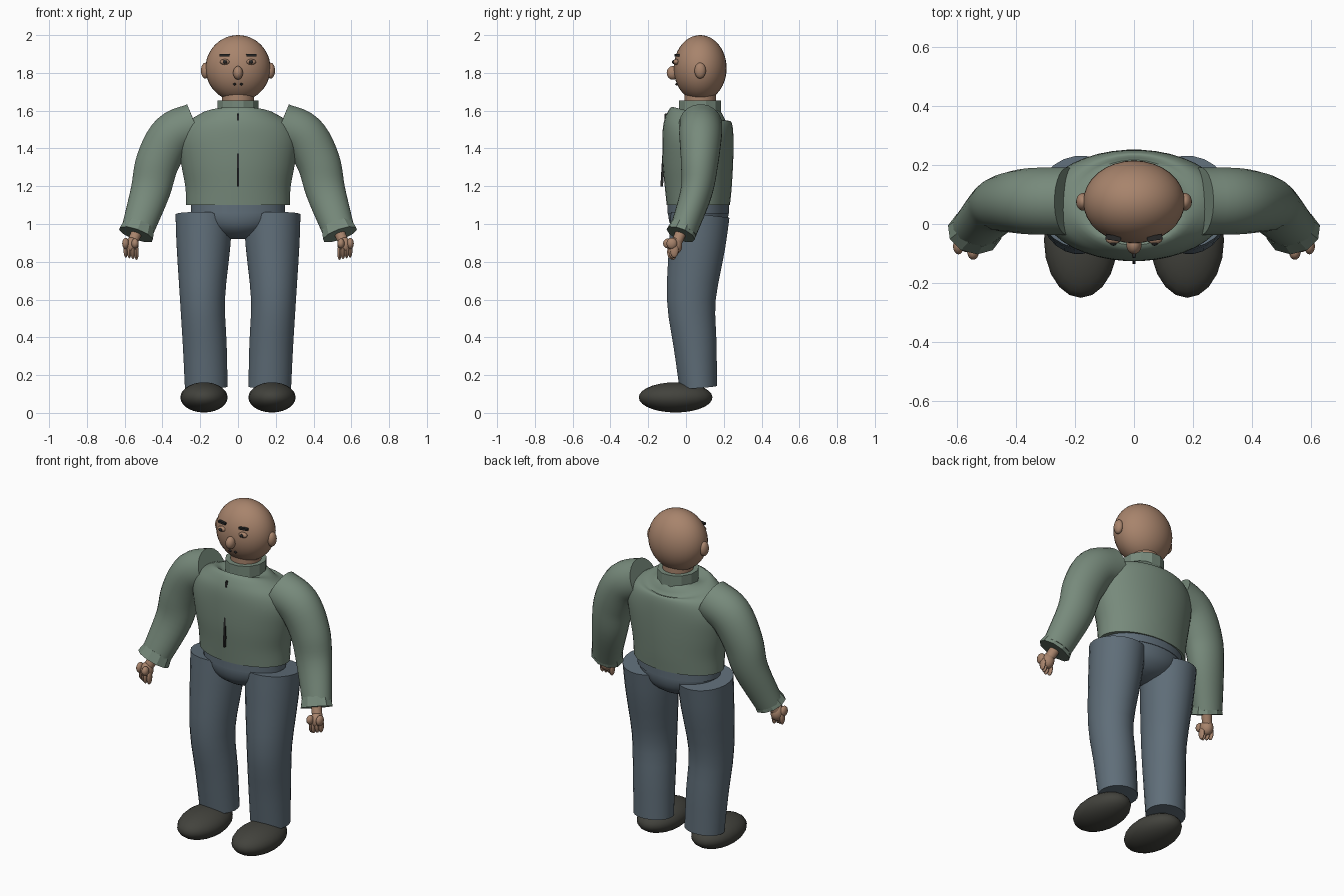
import bpy, bmesh, math
from mathutils import Vector, Matrix

cube = bpy.data.objects.get("Cube")
if cube:
    bpy.data.objects.remove(cube, do_unlink=True)


def material(name, rgb):
    m = bpy.data.materials.new(name)
    m.use_nodes = True
    m.diffuse_color = (*rgb, 1)
    m.node_tree.nodes["Principled BSDF"].inputs["Base Color"].default_value = (*rgb, 1)
    return m


skin = material("skin", (.39, .23, .15))
green = material("jacket green", (.185, .255, .20))
blue = material("trouser blue", (.115, .155, .19))
leather = material("shoe dark", (.055, .055, .046))
dark = material("dark detail", (.02, .02, .02))


def finish(name, bm, mat, angle=40):
    bmesh.ops.recalc_face_normals(bm, faces=bm.faces[:])
    mesh = bpy.data.meshes.new(name)
    bm.to_mesh(mesh)
    bm.free()
    mesh.materials.append(mat)
    ob = bpy.data.objects.new(name, mesh)
    bpy.context.collection.objects.link(ob)
    bpy.ops.object.select_all(action='DESELECT')
    ob.select_set(True)
    bpy.context.view_layer.objects.active = ob
    bpy.ops.object.shade_smooth_by_angle(angle=math.radians(angle))
    return ob


def ellipsoid(name, centre, radii, mat, seg=24, rings=16):
    bm = bmesh.new()
    bmesh.ops.create_uvsphere(bm, u_segments=seg, v_segments=rings, radius=1)
    bm.transform(Matrix.Translation(centre) @ Matrix.Diagonal((*radii, 1)))
    return finish(name, bm, mat)


def smooth_path(points, steps):
    """Catmull-Rom interpolation of stations."""
    p = [Vector(q) for q in points]
    p = [2 * p[0] - p[1]] + p + [2 * p[-1] - p[-2]]
    out = []
    for a, b, c, d in zip(p, p[1:], p[2:], p[3:]):
        for i in range(steps):
            t = i / steps
            out.append(.5 * (2 * b + (c - a) * t + (2 * a - 5 * b + 4 * c - d) * t * t
                             + (3 * b - a - 3 * c + d) * t ** 3))
    return out + [p[-2]]


def loft(name, stations, mat, seg=24, steps=4, side=1, angle=40):
    """Elliptical tube through stations of x, y, z, half width, half depth."""
    st = smooth_path(stations, steps) if steps > 1 else [Vector(s) for s in stations]
    bm = bmesh.new()
    rings = []
    for i, s in enumerate(st):
        t = (st[min(i + 1, len(st) - 1)] - st[max(i - 1, 0)]).to_3d().normalized()
        v = Vector((0, 1, 0))
        v = (v - t * v.dot(t)).normalized()
        u = v.cross(t)
        ring = []
        for k in range(seg):
            a = 2 * math.pi * (k + .5) / seg
            q = s.to_3d() + u * (s[3] * math.cos(a)) + v * (s[4] * math.sin(a))
            ring.append(bm.verts.new((q.x * side, q.y, q.z)))
        rings.append(ring)
    for r0, r1 in zip(rings, rings[1:]):
        for k in range(seg):
            n = (k + 1) % seg
            bm.faces.new((r0[k], r0[n], r1[n], r1[k]))
    bm.faces.new(rings[0])
    bm.faces.new(rings[-1])
    return finish(name, bm, mat, angle)


def box(name, centre, size, mat, rot=(0, 0, 0)):
    bm = bmesh.new()
    bmesh.ops.create_cube(bm, size=1)
    r = Matrix.Rotation(rot[0], 4, 'X') @ Matrix.Rotation(rot[1], 4, 'Y') @ Matrix.Rotation(rot[2], 4, 'Z')
    bm.transform(Matrix.Translation(centre) @ r @ Matrix.Diagonal((*size, 1)))
    return finish(name, bm, mat)


# Head, neck and collar
ellipsoid("head", (0, .075, 1.825), (.172, .14, .175), skin, 32, 24)
ellipsoid("nose", (0, -.07, 1.80), (.026, .032, .036), skin)
loft("neck", [(0, .075, 1.55, .085, .085), (0, .075, 1.70, .085, .085)], skin, 20, 1)
loft("collar", [(0, .075, 1.57, .113, .115), (0, .075, 1.655, .113, .115)], green, 12, 1, angle=20)

# Jacket body with a slanted front zip
loft("jacket_body", [(0, .065, 1.10, .275, .168), (0, .065, 1.20, .28, .178),
                     (0, .063, 1.32, .302, .187), (0, .063, 1.44, .317, .189),
                     (0, .063, 1.52, .29, .184), (0, .065, 1.565, .23, .168),
                     (0, .07, 1.588, .16, .135), (0, .07, 1.595, .09, .08)],
     green, 40, 4)
box("jacket_zip", (0, -.117, 1.392), (.011, .014, .387), dark, (-.06, 0, 0))

# Hips and waistband
loft("waistband", [(0, .065, 1.055, .25, .163), (0, .065, 1.11, .25, .163)], blue, 32, 1)
loft("hips", [(0, .065, 1.08, .245, .16), (0, .065, 1.03, .235, .158), (0, .065, .98, .19, .14),
              (0, .065, .94, .12, .095), (0, .065, .92, .04, .035)], blue, 32, 3)

for side, word in ((1, "left"), (-1, "right")):
    # Face
    ellipsoid(word + "_ear", (side * .173, .075, 1.812), (.023, .03, .042), skin)
    ellipsoid(word + "_eye", (side * .07, -.052, 1.858), (.026, .016, .015), skin)
    ellipsoid(word + "_pupil", (side * .07, -.066, 1.858), (.011, .008, .010), dark, 12, 8)
    box(word + "_brow", (side * .07, -.047, 1.894), (.052, .018, .012), dark, (0, 0, side * .15))
    ellipsoid(word + "_mouth_corner", (side * .018, -.049, 1.740), (.008, .008, .006), dark, 12, 8)

    # Trouser leg and shoe
    loft(word + "_leg", [(.18, .075, 1.048, .152, .157), (.183, .058, .88, .143, .150),
                         (.188, .028, .60, .12, .130), (.176, .048, .36, .117, .115),
                         (.168, .065, .135, .114, .100)], blue, 24, 3, side)
    ellipsoid(word + "_shoe", (side * .18, -.055, .082), (.125, .195, .08), leather, 20, 14)

    # Sleeve and flared cuff
    loft(word + "_sleeve", [(.225, .077, 1.525, .118, .115), (.345, .077, 1.468, .122, .113),
                            (.425, .072, 1.33, .116, .10), (.465, .055, 1.17, .105, .085),
                            (.535, -.015, .96, .085, .072)], green, 24, 5, side)
    loft(word + "_cuff", [(.522, -.008, .995, .085, .072), (.540, -.028, .945, .097, .080)],
         green, 10, 1, side, angle=20)

    # Hand
    loft(word + "_wrist", [(.53, -.02, .97, .03, .03), (.56, -.05, .90, .028, .028)],
         skin, 16, 1, side)
    ellipsoid(word + "_palm", (side * .563, -.058, .885), (.036, .038, .045), skin)
    ellipsoid(word + "_thumb", (side * .545, -.097, .897), (.019, .024, .026), skin, 16, 12)
    ellipsoid(word + "_knuckle", (side * .595, -.075, .897), (.018, .028, .030), skin, 16, 12)
    for i in range(4):
        ellipsoid(f"{word}_finger_{i + 1}",
                  (side * (.537 + i * .019), -.078 + .008 * abs(i - 1), .848 + .004 * i),
                  (.0115, .022, .038), skin, 12, 10)
